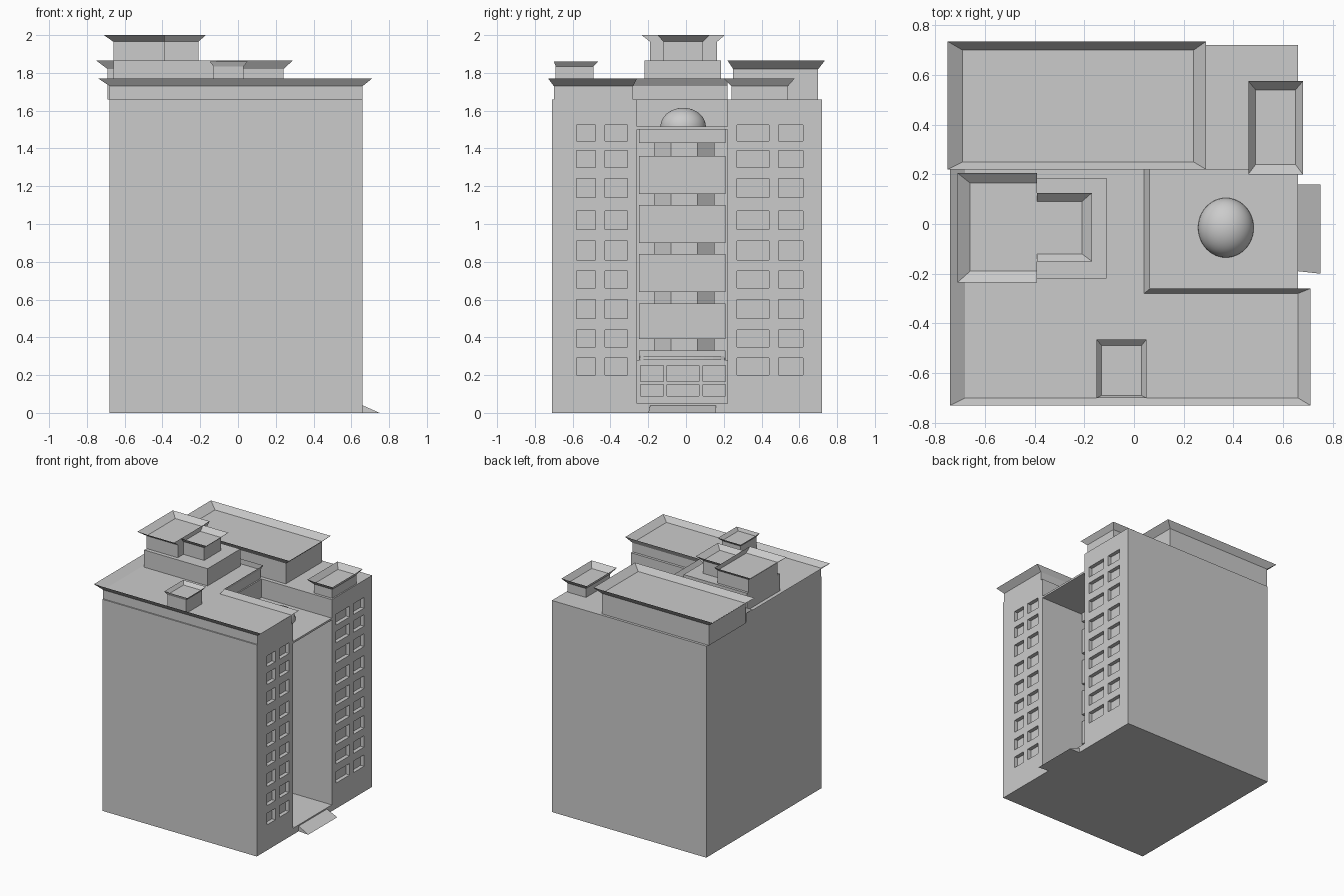
import bpy, bmesh, math

if "Cube" in bpy.data.objects:
    bpy.data.objects.remove(bpy.data.objects["Cube"])

stone = bpy.data.materials.new("pale grey stone")
stone.diffuse_color = (0.6, 0.6, 0.6, 1)
stone.use_nodes = True
stone.node_tree.nodes["Principled BSDF"].inputs["Base Color"].default_value = stone.diffuse_color


def finish(name, bm):
    bmesh.ops.remove_doubles(bm, verts=bm.verts, dist=0.0005)
    me = bpy.data.meshes.new(name)
    bm.to_mesh(me)
    bm.free()
    me.materials.append(stone)
    ob = bpy.data.objects.new(name, me)
    bpy.context.collection.objects.link(ob)
    return ob


def face(bm, *pts):
    return bm.faces.new([bm.verts.new(p) for p in pts])


def prism(bm, poly, z0, z1, skip=()):
    """Extruded counter-clockwise outline, leaving out the listed sides."""
    face(bm, *[(x, y, z1) for x, y in poly])
    face(bm, *[(x, y, z0) for x, y in reversed(poly)])
    for i, (ax, ay) in enumerate(poly):
        bx, by = poly[(i + 1) % len(poly)]
        if i not in skip:
            face(bm, (ax, ay, z0), (bx, by, z0), (bx, by, z1), (ax, ay, z1))


def rect(x0, y0, x1, y1):
    return [(x0, y0), (x1, y0), (x1, y1), (x0, y1)]


def facade(bm, x, y0, y1, z0, z1, cols, rows, depth):
    """Wall facing +x with a grid of recessed windows."""
    ys = sorted({y0, y1, *[v for c in cols for v in c]})
    zs = sorted({z0, z1, *[v for r in rows for v in r]})
    for a, b in zip(ys, ys[1:]):
        for c, d in zip(zs, zs[1:]):
            win = (a, b) in cols and (c, d) in rows
            xi = x - depth if win else x
            q = [(a, c), (b, c), (b, d), (a, d)]
            face(bm, *[(xi, y, z) for y, z in q])
            if win:
                for i in range(4):
                    p, n = q[i], q[(i + 1) % 4]
                    face(bm, (x, *p), (x, *n), (xi, *n), (xi, *p))


def flared_block(name, inner, outer, z0, z1, z2):
    """Rooftop block whose thin eaves lean outwards and upwards."""
    bm = bmesh.new()
    prism(bm, inner, z0, z1)
    n = len(inner)
    for i in range(n):
        j = (i + 1) % n
        if inner[i] != outer[i] or inner[j] != outer[j]:
            face(bm, (*inner[i], z1), (*inner[j], z1), (*outer[j], z2), (*outer[i], z2))
    finish(name, bm)


# main U-shaped body with two windowed wing ends
L, R, F, B, TOP = -0.68, 0.66, -0.71, 0.72, 1.66
SX, S0, S1 = 0.05, -0.26, 0.22
bm = bmesh.new()
prism(bm, [(L, F), (R, F), (R, S0), (SX, S0), (SX, S1), (R, S1), (R, B), (L, B)],
      0, TOP, skip=(1, 5))
rows = [(0.20, 0.29), (0.35, 0.44), (0.50, 0.60), (0.66, 0.75), (0.81, 0.91),
        (0.97, 1.07), (1.14, 1.24), (1.30, 1.39), (1.44, 1.525)]
facade(bm, R, F, S0, 0, TOP, [(-0.58, -0.48), (-0.43, -0.31)], rows, 0.03)
facade(bm, R, S1, B, 0, TOP, [(0.27, 0.44), (0.49, 0.62)], rows, 0.03)
finish("main_body", bm)

# courtyard floor and entrance ramp
bm = bmesh.new()
prism(bm, rect(SX, S0, R, S1), 0, 0.05)
finish("courtyard_floor", bm)
bm = bmesh.new()
ya, yb = -0.19, 0.16
face(bm, (R, ya, 0.04), (0.75, ya - 0.01, 0), (0.75, yb, 0), (R, yb, 0.04))
face(bm, (R, ya, 0), (0.75, ya - 0.01, 0), (R, ya, 0.04))
face(bm, (R, yb, 0), (R, yb, 0.04), (0.75, yb, 0))
face(bm, (R, ya, 0), (R, yb, 0), (0.75, yb, 0), (0.75, ya - 0.01, 0))
finish("entrance_ramp", bm)

# glazed entrance hall at the bottom of the recess
FX = 0.29
bm = bmesh.new()
prism(bm, rect(SX, S0, FX, S1), 0.05, 0.28, skip=(1,))
facade(bm, FX, S0, S1, 0.05, 0.28, [(-0.24, -0.12), (-0.10, 0.07), (0.09, 0.21)],
       [(0.09, 0.15), (0.165, 0.25)], 0.015)
finish("entrance_hall", bm)

# shallow curved canopy over the entrance
bm = bmesh.new()
arc = [(FX - 0.01 + 0.04 * math.cos(t), -0.02 + 0.23 * math.sin(t))
       for t in [math.pi * (k / 12 - 0.5) for k in range(13)]]
prism(bm, [(SX, -0.25)] + arc + [(SX, 0.21)], 0.28, 0.30)
finish("entrance_canopy", bm)

# balconies: slab and front panel for each floor
bm = bmesh.new()
for z0, z1 in [(0.29, 0.33), (0.39, 0.58), (0.64, 0.84), (0.90, 1.10), (1.16, 1.36), (1.43, 1.50)]:
    prism(bm, rect(SX, S0 + 0.01, FX, S1 - 0.01), z0, z0 + 0.02)
    prism(bm, rect(FX - 0.02, S0 + 0.01, FX, S1 - 0.01), z0 + 0.02, z1)
finish("balconies", bm)

# faceted bay behind the balconies
bm = bmesh.new()
prism(bm, [(SX, -0.17), (0.13, -0.17), (0.20, -0.08), (0.20, 0.06), (0.13, 0.15), (SX, 0.15)],
      0.28, 1.50)
finish("window_bay", bm)

# recess roof and its dome
bm = bmesh.new()
prism(bm, rect(SX, S0, R, S1), 1.50, 1.515)
finish("recess_roof", bm)
bm = bmesh.new()
bmesh.ops.create_uvsphere(bm, u_segments=48, v_segments=24, radius=1)
bmesh.ops.bisect_plane(bm, geom=bm.verts[:] + bm.edges[:] + bm.faces[:],
                       plane_co=(0, 0, 0), plane_no=(0, 0, -1), clear_outer=True)
for v in bm.verts:
    v.co = (0.37 + v.co.x * 0.112, -0.015 + v.co.y * 0.12, 1.515 + v.co.z * 0.1)
for f in bm.faces:
    f.smooth = True
finish("dome", bm)

# L-shaped front roof
flared_block("front_roof",
             [(L, -0.70), (R, -0.70), (R, -0.28), (0.04, -0.28), (0.04, 0.22), (L, 0.22)],
             [(-0.74, -0.73), (0.71, -0.73), (0.71, -0.26), (0.065, -0.26), (0.065, 0.22), (-0.74, 0.22)],
             1.66, 1.73, 1.77)

# rectangular rooftop blocks
blocks = {
    "back_roof_block": ((-0.69, 0.25, 0.24, 0.70), (-0.75, 0.22, 0.29, 0.735), 1.66, 1.82, 1.865),
    "back_wing_hut": ((0.49, 0.24, 0.65, 0.54), (0.46, 0.20, 0.68, 0.575), 1.66, 1.73, 1.77),
    "front_vent_hut": ((-0.13, -0.69, 0.03, -0.49), (-0.15, -0.70, 0.05, -0.465), 1.73, 1.835, 1.86),
    "left_tower": ((-0.66, -0.19, -0.39, 0.165), (-0.71, -0.235, -0.39, 0.205), 1.73, 1.965, 2.0),
    "right_tower": ((-0.39, -0.12, -0.21, 0.09), (-0.39, -0.15, -0.17, 0.125), 1.86, 1.965, 2.0),
}
for name, (inner, outer, z0, z1, z2) in blocks.items():
    flared_block(name, rect(*inner), rect(*outer), z0, z1, z2)

# pedestal under the towers
bm = bmesh.new()
prism(bm, rect(-0.66, -0.22, -0.11, 0.185), 1.73, 1.865)
finish("tower_pedestal", bm)
